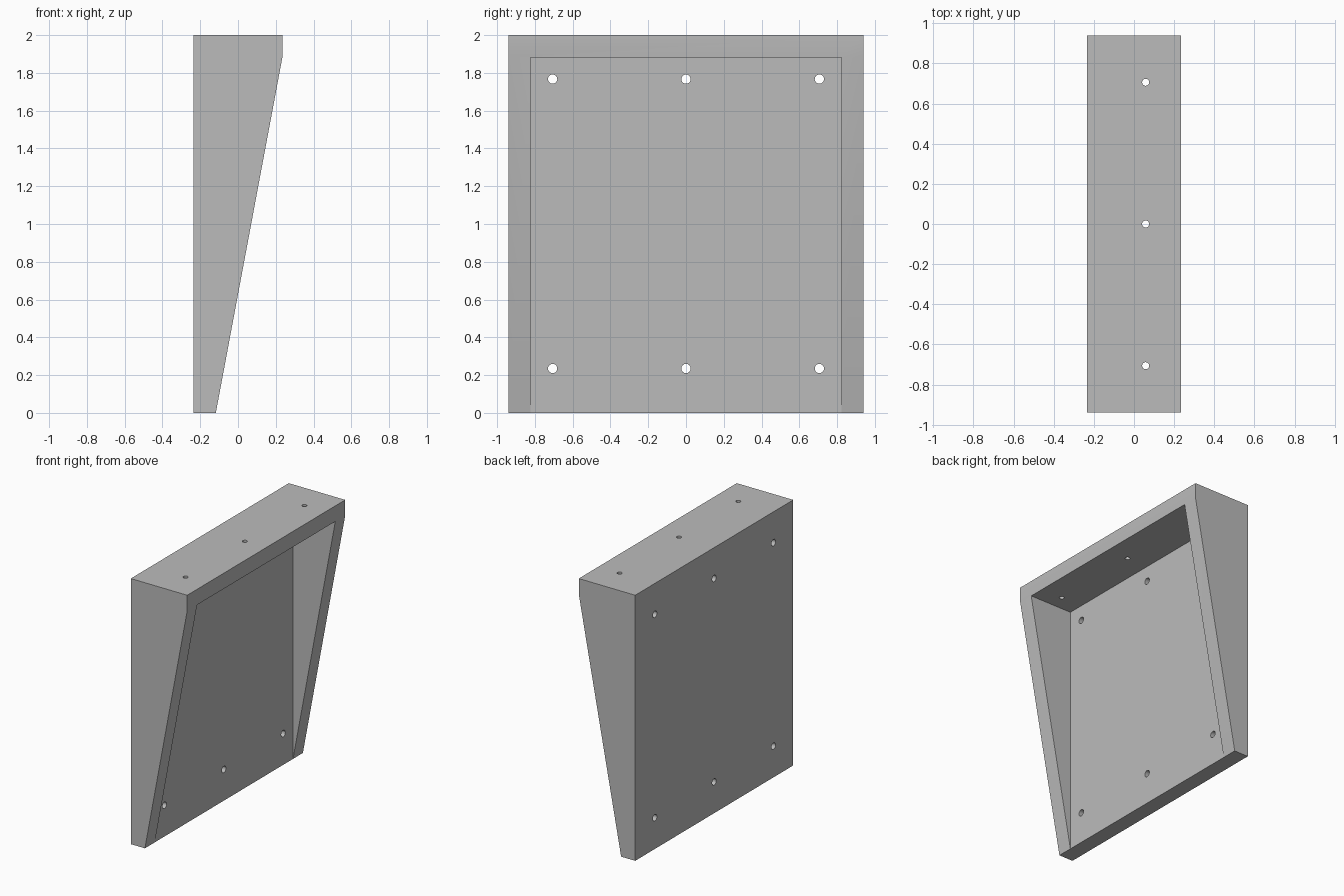
import bpy, bmesh
from math import pi
from mathutils import Matrix

if "Cube" in bpy.data.objects:
    bpy.data.objects.remove(bpy.data.objects["Cube"], do_unlink=True)

HALF_X, HALF_Y, HEIGHT = 0.235, 0.94, 2.0
WALL = 0.1175
PLATE_X = -HALF_X + WALL      # inner face of the mounting plate
LIP_Z = HEIGHT - WALL         # underside of the top wall

grey = bpy.data.materials.new("plain grey")
grey.use_nodes = True
colour = (0.5, 0.5, 0.5, 1)
grey.diffuse_color = colour
grey.node_tree.nodes["Principled BSDF"].inputs["Base Color"].default_value = colour


def make_object(name, bm):
    bmesh.ops.recalc_face_normals(bm, faces=bm.faces)
    mesh = bpy.data.meshes.new(name)
    bm.to_mesh(mesh)
    bm.free()
    mesh.materials.append(grey)
    obj = bpy.data.objects.new(name, mesh)
    bpy.context.collection.objects.link(obj)
    return obj


def prism(name, profile, half_y):
    """Extrude an x-z profile symmetrically along y."""
    bm = bmesh.new()
    face = bm.faces.new([bm.verts.new((x, -half_y, z)) for x, z in profile])
    ext = bmesh.ops.extrude_face_region(bm, geom=[face])
    moved = [v for v in ext["geom"] if isinstance(v, bmesh.types.BMVert)]
    bmesh.ops.translate(bm, verts=moved, vec=(0, 2 * half_y, 0))
    return make_object(name, bm)


def drill(name, centres, radius, depth, rotation):
    """Row of cylinders used to drill screw holes."""
    bm = bmesh.new()
    for centre in centres:
        bmesh.ops.create_cone(bm, cap_ends=True, segments=32, radius1=radius,
                              radius2=radius, depth=depth,
                              matrix=Matrix.Translation(centre) @ rotation)
    return make_object(name, bm)


# Wedge-shaped body
bracket = prism("wedge_bracket", [(-HALF_X, 0), (PLATE_X, 0), (HALF_X, LIP_Z),
                                  (HALF_X, HEIGHT), (-HALF_X, HEIGHT)], HALF_Y)

# Pocket open to the slanted face and the bottom edge
pocket = prism("pocket_cutter", [(PLATE_X, -0.2), (0.5, -0.2), (0.5, LIP_Z),
                                 (PLATE_X, LIP_Z)], HALF_Y - WALL)

# Screw holes through the plate and the top wall
rows = (-0.706, 0, 0.706)
plate_drill = drill("plate_hole_cutter",
                    [(-HALF_X + WALL / 2, y, z) for y in rows for z in (0.235, 1.767)],
                    0.0245, 0.2, Matrix.Rotation(pi / 2, 4, 'Y'))
top_drill = drill("top_hole_cutter", [(0.058, y, HEIGHT - WALL / 2) for y in rows],
                  0.0175, 0.2, Matrix.Identity(4))

bpy.context.view_layer.objects.active = bracket
for cutter in (pocket, plate_drill, top_drill):
    cutter.hide_render = True
    mod = bracket.modifiers.new(cutter.name, 'BOOLEAN')
    mod.operation, mod.solver, mod.object = 'DIFFERENCE', 'EXACT', cutter
    bpy.ops.object.modifier_apply(modifier=mod.name)
    bpy.data.objects.remove(cutter, do_unlink=True)

# Smooth hole walls, crisp edges elsewhere
bpy.ops.object.select_all(action='DESELECT')
bracket.select_set(True)
bpy.ops.object.shade_smooth_by_angle(angle=pi / 6)
